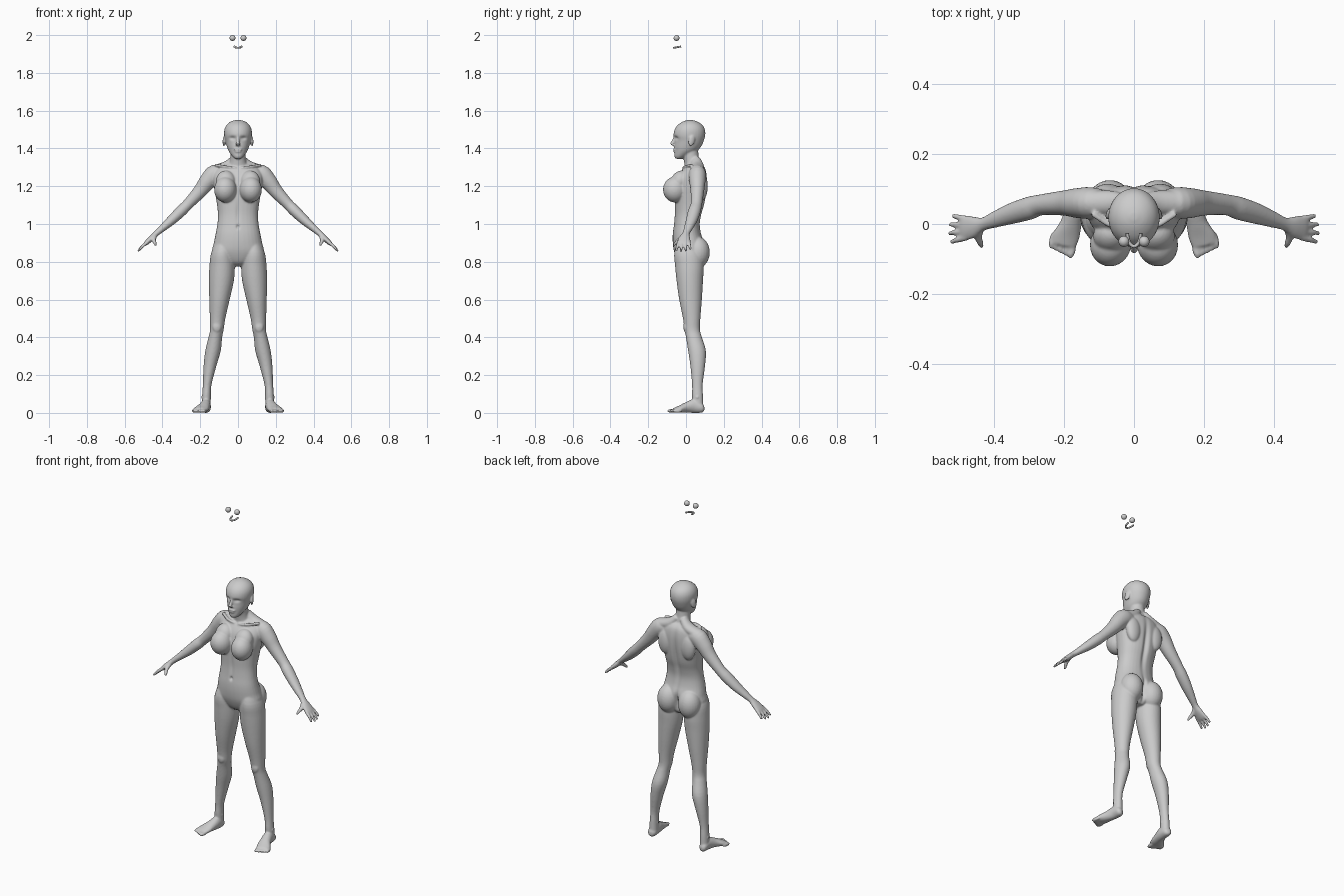
import bpy, bmesh, math
from mathutils import Vector, Matrix

bm = bmesh.new()


def spline(rows, sub=4):
    """Catmull-Rom refinement of rows of numbers."""
    out = []
    for i in range(len(rows) - 1):
        p = [rows[max(0, min(len(rows) - 1, i + k))] for k in (-1, 0, 1, 2)]
        for s in range(sub):
            t = s / sub
            out.append([0.5 * (2 * b + (c - a) * t + (2 * a - 5 * b + 4 * c - d) * t * t
                               + (3 * b - a - 3 * c + d) * t ** 3) for a, b, c, d in zip(*p)])
    return out + [list(rows[-1])]


def loft(rows, hint=(1, 0, 0), axis=None, sx=1, power=1.0, n=32):
    """Closed tube through rows of (x, y, z, half width along hint, half depth)."""
    rows = spline(rows)
    rings = []
    for i, (x, y, z, a, b) in enumerate(rows):
        lo, hi = rows[max(i - 1, 0)], rows[min(i + 1, len(rows) - 1)]
        t = Vector(axis) if axis else Vector(hi[:3]) - Vector(lo[:3])
        t.normalize()
        u = Vector(hint)
        u = (u - t * u.dot(t)).normalized()
        v = t.cross(u)
        ring = []
        for k in range(n):
            c, s = math.cos(2 * math.pi * k / n), math.sin(2 * math.pi * k / n)
            c = math.copysign(abs(c) ** power, c)
            s = math.copysign(abs(s) ** power, s)
            p = Vector((x, y, z)) + u * (max(a, .002) * c) + v * (max(b, .002) * s)
            ring.append(bm.verts.new((p.x * sx, p.y, p.z)))
        rings.append(ring)
    for r, q in zip(rings, rings[1:]):
        for k in range(n):
            bm.faces.new((r[k], r[(k + 1) % n], q[(k + 1) % n], q[k]))
    bm.faces.new(rings[0])
    bm.faces.new(rings[-1])


def blob(c, r, rx=0.0, rz=0.0, sx=1):
    """Ellipsoid, tilted about x and z."""
    m = Matrix.Translation((c[0] * sx, c[1], c[2])) @ Matrix.Rotation(rz * sx, 4, 'Z') \
        @ Matrix.Rotation(rx, 4, 'X') @ Matrix.Diagonal((*r, 1))
    bmesh.ops.create_uvsphere(bm, u_segments=24, v_segments=16, radius=1, matrix=m)


def stack(secs, power=1.0):
    """Horizontal sections given as (z, front y, back y, half width)."""
    loft([(0, (f + b) / 2, z, w, (b - f) / 2) for z, f, b, w in secs], axis=(0, 0, 1), power=power)


# torso
stack([(.775, -.01, .06, .03), (.80, -.04, .08, .085), (.85, -.062, .09, .135), (.90, -.07, .095, .128),
       (.95, -.07, .08, .118), (1.0, -.064, .074, .109), (1.05, -.06, .082, .106), (1.1, -.06, .097, .111),
       (1.15, -.06, .106, .119), (1.2, -.055, .111, .128), (1.25, -.042, .111, .132),
       (1.29, -.018, .104, .115), (1.312, .005, .09, .08), (1.325, .02, .07, .05)], power=.9)
# neck
loft([(0, .04, 1.26, .06, .05), (0, .038, 1.30, .053, .045), (0, .032, 1.33, .044, .042),
      (0, .026, 1.36, .041, .041), (0, .02, 1.42, .041, .043)], axis=(0, 0, 1))
# head
stack([(1.345, -.054, -.02, .016), (1.358, -.061, .005, .03), (1.385, -.061, .055, .049),
       (1.41, -.062, .08, .059), (1.44, -.06, .094, .067), (1.47, -.066, .102, .073),
       (1.50, -.06, .10, .072), (1.525, -.043, .086, .06), (1.543, -.015, .058, .037),
       (1.551, .012, .032, .01)])
# nose and lips
loft([(0, -.058, 1.472, .006, .006), (0, -.066, 1.445, .007, .008), (0, -.075, 1.425, .011, .009),
      (0, -.066, 1.415, .012, .006)], axis=(0, 0, 1))
blob((0, -.06, 1.394), (.022, .009, .006))
blob((0, -.059, 1.384), (.018, .009, .006))

for s in (-1, 1):
    # ears
    blob((.073, .03, 1.44), (.007, .017, .03), rx=-.25, rz=.35, sx=s)
    # collarbones and trapezius slopes
    loft([(.012, -.012, 1.295, .007, .007), (.06, -.008, 1.303, .007, .007),
          (.12, .03, 1.312, .008, .008)], hint=(0, 1, 0), sx=s)
    loft([(.02, .05, 1.345, .025, .02), (.06, .06, 1.305, .035, .028), (.12, .06, 1.285, .035, .028)],
         hint=(0, 1, 0), sx=s)
    # chest
    blob((.067, -.058, 1.182), (.059, .064, .068), rz=.25, sx=s)
    blob((.065, -.035, 1.225), (.052, .045, .06), rx=-.4, sx=s)
    # shoulder blades and seat
    blob((.075, .085, 1.2), (.045, .03, .075), sx=s)
    blob((.069, .062, .85), (.064, .064, .082), sx=s)
    # arm and palm
    loft([(.075, .06, 1.265, .035, .035), (.12, .06, 1.265, .045, .05), (.16, .06, 1.227, .043, .045),
          (.2, .06, 1.175, .036, .037), (.265, .055, 1.105, .03, .029), (.3, .045, 1.07, .033, .03),
          (.35, .03, 1.022, .03, .026), (.4, .012, .978, .023, .019), (.432, .0, .95, .019, .015),
          (.46, -.008, .923, .031, .015), (.485, -.012, .9, .036, .012), (.495, -.013, .89, .032, .008)],
         hint=(0, 1, 0), sx=s)
    # fingers
    for k, reach in enumerate((.88, 1, .95, .78)):
        off = -.027 + .018 * k
        loft([(.478, -.012 + off, .906, .009, .009),
              (.478 + .03 * reach, -.013 + off * 1.2, .906 - .026 * reach, .0085, .0085),
              (.478 + .053 * reach, -.014 + off * 1.4, .906 - .052 * reach, .006, .006)],
             hint=(0, 1, 0), sx=s, n=12)
    # thumb
    loft([(.44, -.008, .942, .014, .012), (.446, -.034, .918, .012, .011),
          (.44, -.054, .9, .009, .009), (.435, -.066, .886, .006, .006)], sx=s, n=12)
    # leg
    loft([(.07, .0, .93, .035, .04), (.083, .012, .85, .058, .074), (.084, .018, .78, .067, .076),
          (.088, .02, .70, .066, .07), (.098, .024, .6, .054, .06), (.108, .03, .5, .041, .046),
          (.112, .033, .44, .036, .041), (.12, .042, .40, .036, .042), (.132, .058, .33, .041, .047),
          (.148, .062, .25, .034, .039), (.163, .06, .15, .023, .028), (.167, .061, .09, .023, .029),
          (.168, .064, .03, .024, .028)], axis=(0, 0, 1), sx=s)
    # kneecap and ankle bones
    blob((.112, .002, .455), (.024, .016, .032), sx=s)
    blob((.168, .06, .082), (.028, .012, .013), sx=s)
    # foot
    loft([(.166, .096, .022, .01, .012), (.168, .082, .027, .024, .026), (.171, .04, .036, .027, .036),
          (.181, .0, .029, .031, .028), (.195, -.035, .02, .039, .019), (.203, -.062, .015, .036, .012)],
         axis=(.22, -1, 0), sx=s)
    # toes
    for k in range(5):
        r = .0125 if k == 0 else .0088
        blob((.179 + .0138 * k, -.074 + .007 * k, .0105), (r, .026, .0105), rz=.2, sx=s)

bmesh.ops.recalc_face_normals(bm, faces=bm.faces)
mesh = bpy.data.meshes.new("body")
bm.to_mesh(mesh)
bm.free()
body = bpy.data.objects.new("body", mesh)
bpy.context.collection.objects.link(body)
bpy.context.view_layer.objects.active = body
body.select_set(True)

# fuse all parts into one skin
rm = body.modifiers.new("fuse", 'REMESH')
rm.mode, rm.voxel_size = 'VOXEL', .0046
sm = body.modifiers.new("soften", 'SMOOTH')
sm.factor, sm.iterations = .5, 5
for name in ("fuse", "soften"):
    bpy.ops.object.modifier_apply(modifier=name)

# sculpted hollows: centre, radii, push along y (eye sockets, mouth line, navel, spine, seat cleft, midline)
dents = [((.029, -.058, 1.455), (.018, .03, .01), .010), ((-.029, -.058, 1.455), (.018, .03, .01), .010),
         ((0, -.068, 1.389), (.02, .02, .003), .003), ((0, -.07, .985), (.008, .03, .01), .010),
         ((0, .10, 1.12), (.014, .05, .13), -.014), ((0, .11, .85), (.01, .06, .06), -.02),
         ((0, -.06, 1.06), (.01, .03, .06), .005)]
for v in body.data.vertices:
    for c, r, push in dents:
        q = sum(((v.co[i] - c[i]) / r[i]) ** 2 for i in range(3))
        if q < 9:
            v.co.y += push * math.exp(-q)
    v.co.z = max(v.co.z, 0)
bpy.ops.object.shade_smooth()

# loose eyeballs above the head
for s, name in ((-1, "eye_left"), (1, "eye_right")):
    bpy.ops.mesh.primitive_uv_sphere_add(segments=24, ring_count=16, radius=.0155,
                                         location=(.029 * s, -.05, 1.9845))
    bpy.context.object.name = name
    bpy.ops.object.shade_smooth()

# loose teeth arch below the eyeballs
cu = bpy.data.curves.new("teeth", 'CURVE')
cu.dimensions, cu.bevel_depth, cu.bevel_resolution, cu.use_fill_caps = '3D', .005, 3, True
sp = cu.splines.new('POLY')
sp.points.add(16)
for i, p in enumerate(sp.points):
    a = math.pi * (i / 16 - .5)
    p.co = (.019 * math.sin(a), -.026 - .038 * math.cos(a), 1.940 - .007 * math.cos(a), 1)
bpy.context.collection.objects.link(bpy.data.objects.new("teeth", cu))
